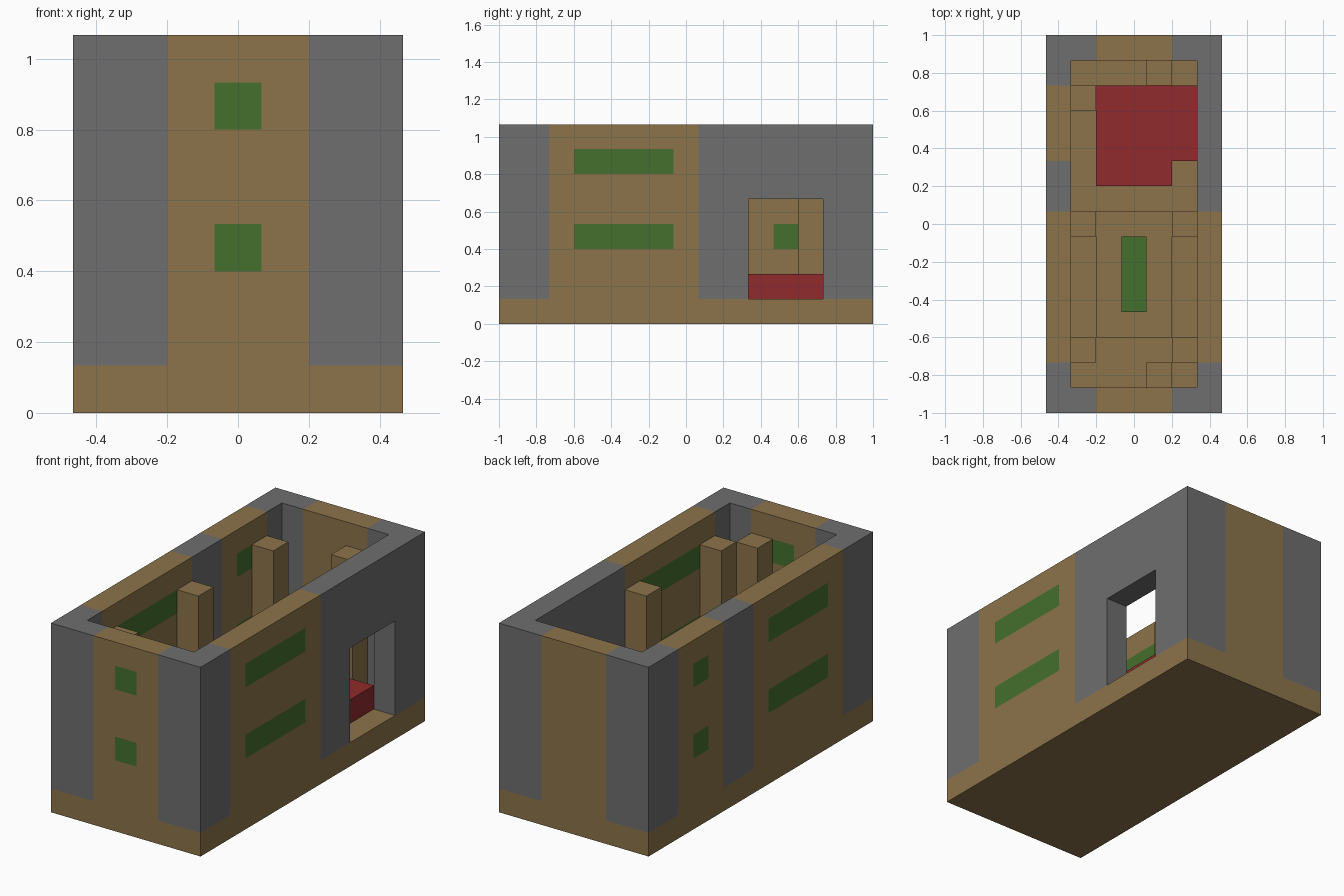
import bpy, bmesh
from mathutils import Vector

U = 1 / 15  # one building block

if "Cube" in bpy.data.objects:
    bpy.data.objects.remove(bpy.data.objects["Cube"], do_unlink=True)


def material(name, rgb):
    mat = bpy.data.materials.new(name)
    mat.use_nodes = True
    mat.diffuse_color = (*rgb, 1)
    mat.node_tree.nodes["Principled BSDF"].inputs["Base Color"].default_value = (*rgb, 1)
    return mat


timber = material("tan_timber", (0.262, 0.174, 0.069))
stone = material("grey_stone", (0.156, 0.156, 0.156))
leaf = material("green_glass", (0.058, 0.162, 0.026))
cloth = material("red_cloth", (0.279, 0.024, 0.026))


def box(name, low, high, mat=None):
    """Box between two corners given in building blocks."""
    low, high = Vector(low) * U, Vector(high) * U
    bm = bmesh.new()
    bmesh.ops.create_cube(bm, size=1)
    for v in bm.verts:
        v.co = (low + high) / 2 + v.co * (high - low)
    mesh = bpy.data.meshes.new(name)
    bm.to_mesh(mesh)
    bm.free()
    obj = bpy.data.objects.new(name, mesh)
    bpy.context.collection.objects.link(obj)
    if mat:
        mesh.materials.append(mat)
    return obj


def cut(target, cutter):
    mod = target.modifiers.new("cut", "BOOLEAN")
    mod.operation, mod.solver, mod.object = "DIFFERENCE", "EXACT", cutter
    bpy.context.view_layer.objects.active = target
    bpy.ops.object.modifier_apply(modifier=mod.name)
    bpy.data.objects.remove(cutter, do_unlink=True)


# Floor and wall ring with a doorway in the left side
box("floor", (-7, -15, 0), (7, 15, 2), timber)
walls = box("walls", (-7, -15, 2), (7, 15, 16))
cut(walls, box("room_cutter", (-5, -13, 0), (5, 13, 20)))
cut(walls, box("door_cutter", (4, 5, 0), (9, 11, 10)))


def wall_colour(x, y, z):
    """0 timber, 1 stone, 2 window."""
    window_row = 6 < z < 8 or 12 < z < 14
    if abs(y) > 12.9:
        if abs(x) > 3:
            return 1
        return 2 if y < 0 and abs(x) < 1 and window_row else 0
    if -11 < y < 1:
        return 2 if -9 < y < -1 and window_row else 0
    if x < 0 and 5 < y < 11:
        return 2 if 7 < y < 9 and window_row else 0
    return 1


# Slice the walls along panel borders, then colour each panel
bm = bmesh.new()
bm.from_mesh(walls.data)
bmesh.ops.triangulate(bm, faces=bm.faces[:])
borders = ((-3, -1, 1, 3), (-13, -11, -9, -1, 1, 5, 7, 9, 11, 13), (6, 8, 12, 14))
for axis, places in enumerate(borders):
    normal = Vector((0, 0, 0))
    normal[axis] = 1
    for place in places:
        bmesh.ops.bisect_plane(bm, geom=bm.verts[:] + bm.edges[:] + bm.faces[:],
                               dist=1e-5, plane_co=normal * place * U, plane_no=normal)
for face in bm.faces:
    face.material_index = wall_colour(*(face.calc_center_median() / U))
walls.data.materials.clear()
for mat in (timber, stone, leaf):
    walls.data.materials.append(mat)
bm.to_mesh(walls.data)
bm.free()

# Posts standing against the walls
posts = {"back_right": (-5, 9), "middle_right": (-5, -1), "middle_left": (3, -1),
         "front_right": (-5, -11), "front_left": (3, -11),
         "back_end": (1, 11), "front_end": (1, -13)}
for place, (x, y) in posts.items():
    box(place + "_post", (x, y, 2), (x + 2, y + 2, 14), timber)

# Low table with a green runner
box("table", (-3, -9, 2), (3, 1, 4), timber)
box("table_runner", (-1, -7, 4), (1, -1, 6), leaf)

# Red platform inside the doorway, with one corner left out
platform = box("red_platform", (-3, 3, 2), (5, 11, 4), cloth)
cut(platform, box("corner_cutter", (3, 2, 1), (6, 5, 5)))
